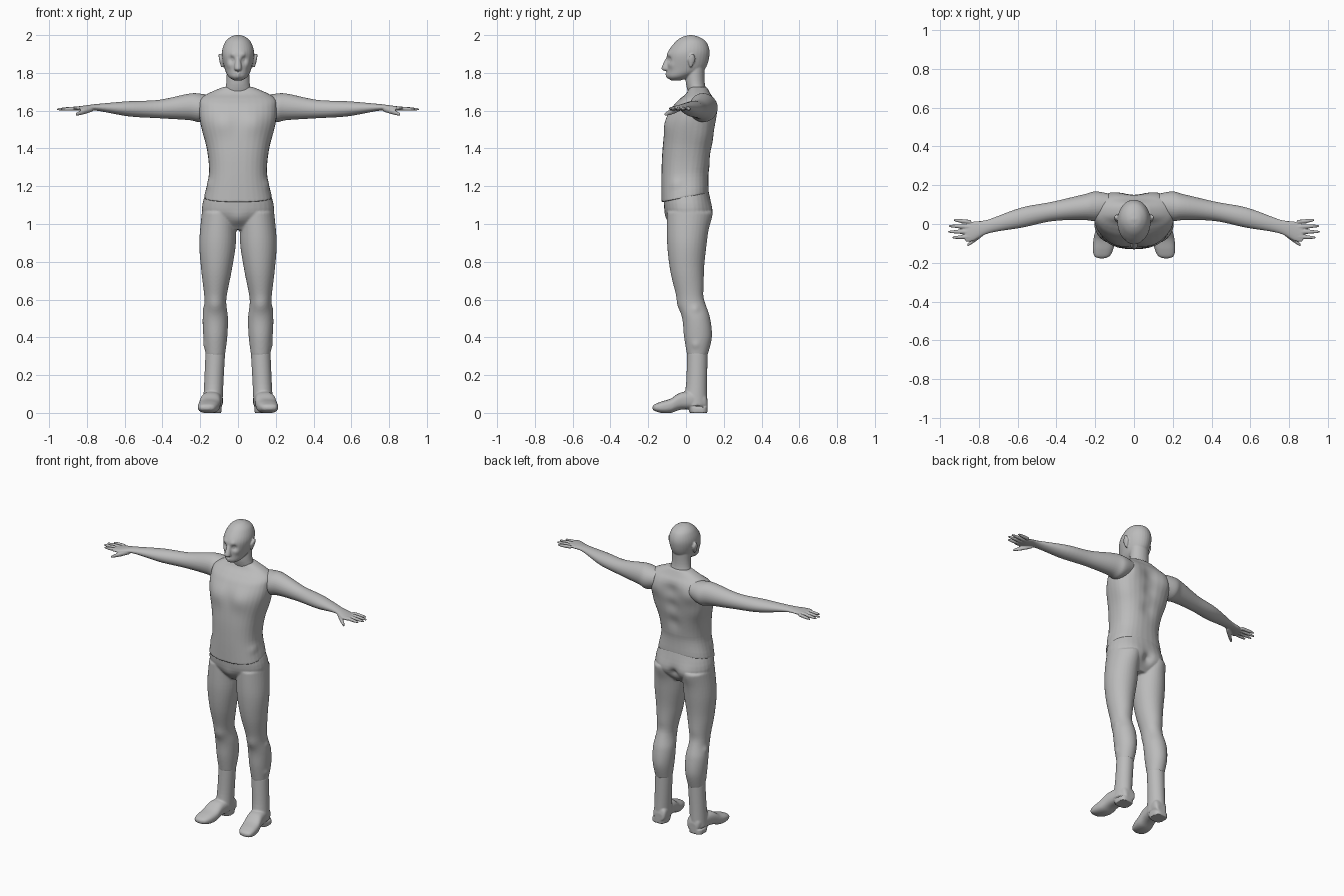
import bpy, bmesh, math
from mathutils import Vector

default_cube = bpy.data.objects.get("Cube")
if default_cube:
    bpy.data.objects.remove(default_cube, do_unlink=True)

GREY = (0.5, 0.5, 0.5, 1)
grey = bpy.data.materials.new("plain_grey")
grey.use_nodes = True
grey.diffuse_color = GREY
grey.node_tree.nodes["Principled BSDF"].inputs["Base Color"].default_value = GREY

X, Y, Z = range(3)
SIDES, STEPS = 32, 6


def midline(position):
    return 0


def leg_line(height):
    return .12 - .04 * max(height - .6, 0)


def foot_line(depth):
    return .14 - .15 * depth


def arm_line(reach):
    return .1 - .2 * reach * reach


def catmull(before, start, end, after, t):
    return [start_value + t / 2 * (end_value - before_value
            + t * (2 * before_value - 5 * start_value + 4 * end_value - after_value
                   + t * (3 * (start_value - end_value) + after_value - before_value)))
            for before_value, start_value, end_value, after_value
            in zip(before, start, end, after)]


def smooth_rings(rings):
    padded = [rings[0], *rings, rings[-1]]
    for four in zip(padded, padded[1:], padded[2:], padded[3:]):
        for step in range(STEPS):
            yield catmull(*four, step / STEPS)
    yield rings[-1]


def rounded(value, power):
    return math.copysign(abs(value) ** (2 / power), value)


def loft(bm, axis, rings, line=midline, power=2, mirror=False):
    """Each ring is (position on axis, half width about the line, low, high)."""
    for side in (1, -1) if mirror else (1,):
        loops = []
        for position, width, low, high in smooth_rings(rings):
            loop = []
            for k in range(SIDES):
                angle = math.tau * k / SIDES
                across = line(position) + width * rounded(math.cos(angle), power)
                along = (low + high + (high - low) * rounded(math.sin(angle), power)) / 2
                point = [across, along]
                point.insert(axis, position)
                point[X] *= side
                loop.append(bm.verts.new(point))
            loops.append(loop)
        for lower, upper in zip(loops, loops[1:]):
            for k in range(SIDES):
                bm.faces.new((lower[k - 1], lower[k], upper[k], upper[k - 1]))
        bm.faces.new(loops[0])
        bm.faces.new(loops[-1])


def finger(bm, start, end, radius):
    """A tapering finger on both hands."""
    start, end = Vector(start), Vector(end)

    def finger_line(reach):
        return start.y + (end.y - start.y) * (reach - start.x) / (end.x - start.x)

    rings = []
    for along in (0, .5, .9, 1):
        size = radius * math.sqrt(1.1 - along ** 4)
        p = start.lerp(end, along)
        rings.append((p.x, size, p.z - size, p.z + size))
    loft(bm, X, rings, finger_line, mirror=True)


def finish(name, bm, voxel, bumps=(), warp=None):
    """Fuse the lofts into one skin, then push soft bumps (centre, radius, amount)."""
    bmesh.ops.recalc_face_normals(bm, faces=bm.faces)
    rough = bpy.data.meshes.new(name)
    bm.to_mesh(rough)
    bm.free()
    part = bpy.data.objects.new(name, rough)
    bpy.context.collection.objects.link(part)
    fuse = part.modifiers.new("fuse", 'REMESH')
    fuse.mode = 'VOXEL'
    fuse.voxel_size = voxel
    soften = part.modifiers.new("soften", 'SMOOTH')
    soften.iterations = 3
    graph = bpy.context.evaluated_depsgraph_get()
    skin = bpy.data.meshes.new_from_object(part.evaluated_get(graph))
    part.modifiers.clear()
    part.data = skin
    moved = []
    for vertex in skin.vertices:
        mirrored = Vector((abs(vertex.co.x), vertex.co.y, vertex.co.z))
        push = 0
        for centre, radius, amount in bumps:
            distance = (mirrored - Vector(centre)).length
            push += amount * math.exp(-(distance / radius) ** 2)
        moved.append(vertex.co + vertex.normal * push)
    for vertex, target in zip(skin.vertices, moved):
        vertex.co = warp(target) if warp else target
    skin.materials.clear()
    skin.materials.append(grey)
    for polygon in skin.polygons:
        polygon.use_smooth = True


# Head with neck, nose and ears
head = bmesh.new()
loft(head, Z, [
    (1.76, .02, -.08, -.03), (1.78, .05, -.1, .03), (1.82, .07, -.1, .1),
    (1.9, .086, -.1, .125), (1.96, .07, -.06, .11), (1.99, .04, -.02, .07),
    (2, .01, .02, .03)])
loft(head, Z, [(1.64, .09, .03, .13), (1.74, .063, 0, .1), (1.84, .06, 0, .1)])
loft(head, Z, [
    (1.81, .01, -.11, -.08), (1.825, .02, -.13, -.08), (1.89, .01, -.1, -.08)])


def ear_line(height):
    return .08 + .2 * (height - 1.83)


loft(head, Z, [(1.83, .01, .02, .03), (1.87, .012, .01, .05), (1.9, .01, .03, .04)],
     ear_line, mirror=True)
finish("head", head, .0042, [
    ((.034, -.09, 1.87), .016, -.014), ((.033, -.09, 1.87), .008, .006),
    ((.03, -.1, 1.9), .016, .005), ((.05, -.08, 1.84), .02, .004),
    ((0, -.1, 1.795), .01, .006), ((0, -.1, 1.78), .01, .005)])

# Bare arms and hands
arms = bmesh.new()
loft(arms, X, [
    (.13, .06, 1.57, 1.68), (.2, .076, 1.54, 1.69), (.26, .066, 1.55, 1.69),
    (.42, .05, 1.56, 1.657), (.58, .052, 1.57, 1.65), (.75, .036, 1.6, 1.635),
    (.83, .05, 1.6, 1.625), (.87, .04, 1.605, 1.62)], arm_line, mirror=True)
for k in range(4):
    tip = .96 - .012 * (k - 1.6) ** 2
    finger(arms, (.84, .01 - .025 * k, 1.612), (tip, .02 - .03 * k, 1.607), .01)
finger(arms, (.77, -.04, 1.61), (.86, -.11, 1.58), .014)
finish("arms", arms, .0042)


# Sleeveless shirt, its hem rising toward the back
def raise_hem(point):
    fade = min(max((1.3 - point.z) / .15, 0), 1)
    point.z += fade * (point.y + .13) / 5
    return point


shirt = bmesh.new()
loft(shirt, Z, [
    (1.115, .18, -.13, .12), (1.26, .154, -.13, .12), (1.4, .165, -.124, .14),
    (1.54, .2, -.105, .16), (1.62, .206, -.07, .16), (1.66, .2, -.035, .15),
    (1.69, .16, 0, .13), (1.725, .08, .02, .11)], power=2.4)
finish("shirt", shirt, .006, [
    ((.08, -.09, 1.53), .06, .012), ((.13, .15, 1.6), .06, .016),
    ((0, .16, 1.6), .05, -.014), ((0, .16, 1.5), .05, -.014),
    ((0, .14, 1.38), .05, -.012), ((.15, .1, 1.47), .07, .008),
    ((.14, -.05, 1.2), .03, .006)], raise_hem)

# Trousers: hips, then both legs gathered at the cuff
trousers = bmesh.new()
loft(trousers, Z, [
    (.97, .1, -.05, .08), (1.06, .19, -.11, .135), (1.2, .16, -.12, .114)], power=2.3)
loft(trousers, Z, [
    (1.06, .09, -.1, .13), (.9, .097, -.1, .11), (.75, .08, -.083, .095),
    (.6, .058, -.046, .1), (.5, .067, -.02, .128), (.4, .063, -.01, .137),
    (.305, .051, .006, .114)], leg_line, mirror=True)
finish("trousers", trousers, .006, [
    ((.085, .13, 1.05), .06, .012), ((0, .13, 1.04), .03, -.018),
    ((0, -.11, 1.02), .04, .01), ((.12, -.04, .57), .04, .007),
    ((.12, .09, .62), .04, -.006), ((.18, .05, .36), .02, .005),
    ((.18, .05, .55), .02, .005)])

# Boots: shaft, foot and heel block
boots = bmesh.new()
loft(boots, Y, [
    (.114, .03, .02, .07), (.09, .047, .018, .11), (-.02, .053, .018, .11),
    (-.08, .057, 0, .076), (-.13, .053, 0, .06), (-.165, .04, .01, .046),
    (-.177, .015, .02, .034)], foot_line, power=2.6, mirror=True)


def ankle_line(height):
    return .136 - .05 * height


loft(boots, Z, [(.04, .052, -.02, .113), (.15, .051, 0, .112), (.32, .052, .006, .114)],
     ankle_line, mirror=True)
loft(boots, Z, [(0, .047, .02, .114), (.03, .049, .01, .114)],
     ankle_line, power=3, mirror=True)
finish("boots", boots, .005)
